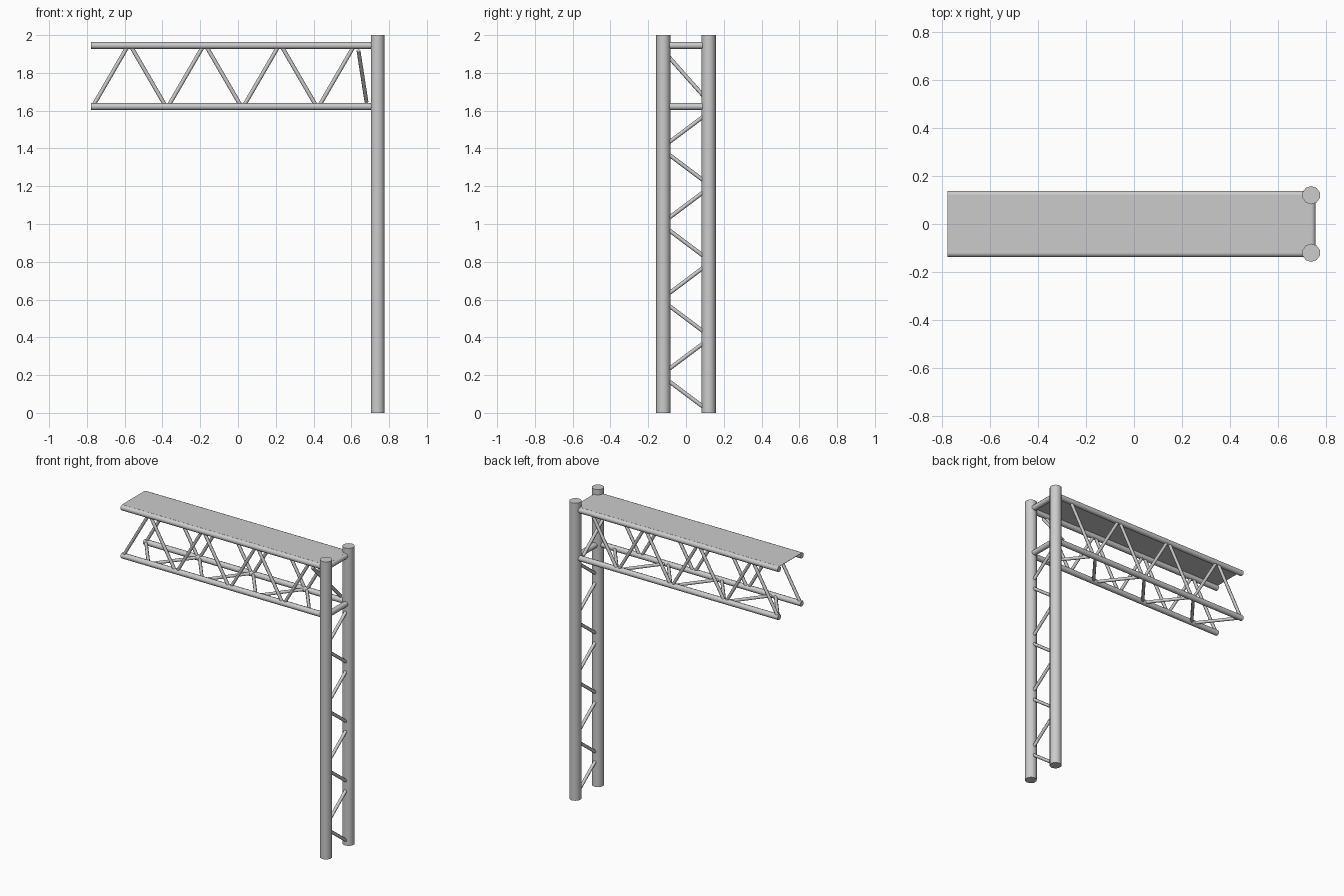
import bpy
import math
from mathutils import Vector

if "Cube" in bpy.data.objects:
    bpy.data.objects.remove(bpy.data.objects["Cube"])

Y = 0.12                       # half spacing of posts and chords
POST_X, LEFT = 0.739, -0.778
TOP_Z, LOW_Z = 1.945, 1.622    # chord heights
POST_R, CHORD_R, BAR_R = 0.038, 0.0185, 0.0105


def tube(name, a, b, radius, sides):
    """Capped round bar between two points."""
    a, b = Vector(a), Vector(b)
    d = b - a
    bpy.ops.mesh.primitive_cylinder_add(vertices=sides, radius=radius,
                                        depth=d.length, location=(a + b) / 2)
    ob = bpy.context.object
    ob.name = name
    ob.rotation_euler = d.to_track_quat('Z', 'Y').to_euler()
    bpy.ops.object.shade_smooth_by_angle(angle=math.radians(50))
    return ob


# Posts and truss chords on both sides
for side, s in (("front", -1), ("back", 1)):
    tube(side + "_post", (POST_X, s * Y, 0), (POST_X, s * Y, 2), POST_R, 10)
    for level, z in (("upper", TOP_Z), ("lower", LOW_Z)):
        tube(f"{side}_{level}_chord", (LEFT, s * Y, z), (POST_X, s * Y, z), CHORD_R, 10)

# Cross bars joining the posts
for level, z in (("upper", TOP_Z), ("lower", LOW_Z)):
    tube(level + "_cross_bar", (POST_X, -Y, z), (POST_X, Y, z), CHORD_R, 10)

# Zigzag lacing between the posts
for i in range(8):
    s = 1 if i % 2 == 0 else -1
    zc = 0.1 + 0.2 * i
    tube(f"post_lacing_{i}", (POST_X, s * Y, zc - 0.09), (POST_X, -s * Y, zc + 0.09), BAR_R, 8)

# Truss web on both sides, and zigzag lacing in the bottom plane
nodes = [-0.775 + 0.1995 * i for i in range(8)]
for i in range(7):
    x0, x1 = nodes[i] + 0.006, nodes[i + 1] - 0.006
    even = i % 2 == 0
    z0, z1 = (LOW_Z, TOP_Z) if even else (TOP_Z, LOW_Z)
    for side, s in (("front", -1), ("back", 1)):
        tube(f"{side}_web_{i}", (x0, s * Y, z0), (x1, s * Y, z1), BAR_R, 8)
    s = 1 if even else -1
    tube(f"bottom_lacing_{i}", (x0, s * Y, LOW_Z), (x1, -s * Y, LOW_Z), BAR_R, 8)

# Diagonal brace beside the posts
tube("end_brace", (0.638, -Y, 1.917), (0.68, Y, 1.647), BAR_R, 8)

# Thin deck sheet lying on the upper chords
bpy.ops.mesh.primitive_cube_add(size=1, location=((LEFT + POST_X) / 2, 0, TOP_Z + CHORD_R - 0.001))
deck = bpy.context.object
deck.name = "deck_sheet"
deck.scale = (POST_X - LEFT, 2 * Y, 0.003)
